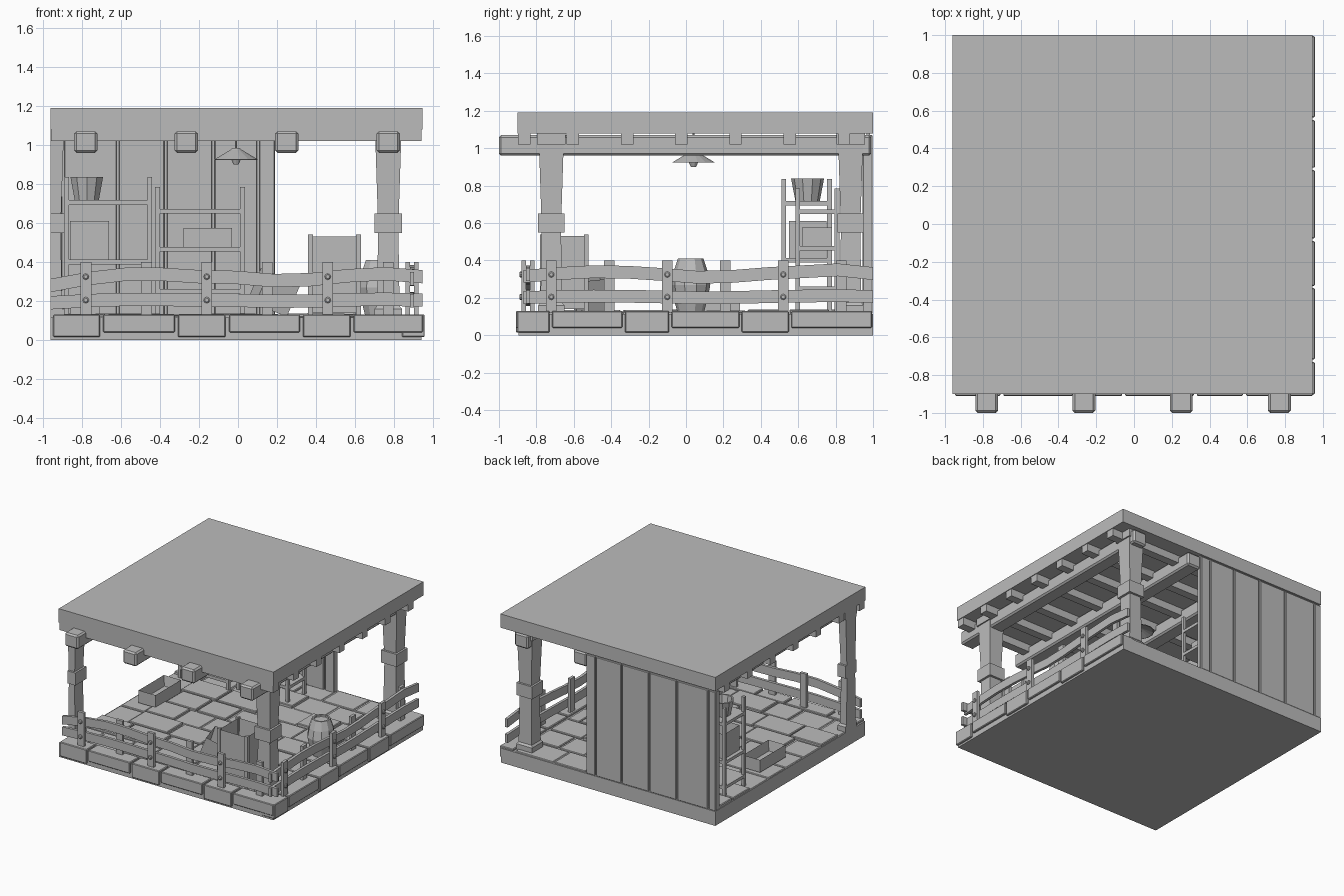
import bpy, bmesh, math, random
from mathutils import Matrix, Vector

random.seed(4)
if "Cube" in bpy.data.objects:
    bpy.data.objects.remove(bpy.data.objects["Cube"], do_unlink=True)

grey = bpy.data.materials.new("plain_grey")
grey.use_nodes = True
grey.diffuse_color = (0.5, 0.5, 0.5, 1)
grey.node_tree.nodes["Principled BSDF"].inputs["Base Color"].default_value = (0.5, 0.5, 0.5, 1)


def finish(name, bm):
    bmesh.ops.recalc_face_normals(bm, faces=bm.faces)
    me = bpy.data.meshes.new(name)
    bm.to_mesh(me)
    bm.free()
    me.materials.append(grey)
    ob = bpy.data.objects.new(name, me)
    bpy.context.scene.collection.objects.link(ob)
    return ob


def box(name, x, y, z, bevel=0.0):
    """Box from (min, max) pairs."""
    bm = bmesh.new()
    bmesh.ops.create_cube(bm, size=1)
    for v in bm.verts:
        v.co = Vector(sum(r) / 2 + c * (r[1] - r[0]) for r, c in zip((x, y, z), v.co))
    if bevel:
        bmesh.ops.bevel(bm, geom=bm.edges[:], offset=bevel, segments=1, affect='EDGES')
    return finish(name, bm)


def loft(name, rings):
    """Skin a row of rings and cap both ends."""
    bm = bmesh.new()
    rows = [[bm.verts.new(p) for p in ring] for ring in rings]
    n = len(rows[0])
    for a, b in zip(rows, rows[1:]):
        for i in range(n):
            j = (i + 1) % n
            bm.faces.new((a[i], a[j], b[j], b[i]))
    bm.faces.new(rows[0])
    bm.faces.new(rows[-1])
    return finish(name, bm)


def turned(name, x, y, profile, sides):
    """Revolved shape from (radius, height) pairs."""
    step = 2 * math.pi / sides
    return loft(name, [[(x + r * math.cos(step * (i + .5)), y + r * math.sin(step * (i + .5)), z)
                        for i in range(sides)] for r, z in profile])


def open_box(name, x, y, z, wall=0.02):
    """Box with its top inset and pushed down."""
    ob = box(name, x, y, z)
    bm = bmesh.new()
    bm.from_mesh(ob.data)
    top = max(bm.faces, key=lambda f: f.calc_center_median().z)
    bmesh.ops.inset_individual(bm, faces=[top], thickness=wall)
    for v in top.verts:
        v.co.z = z[0] + wall
    bm.to_mesh(ob.data)
    bm.free()
    return ob


# Roof, joists and long beams
box("roof", (-.96, .945), (-.9, 1), (1.08, 1.19))
for i in range(7):
    y = max(-.865, -.895 + i * .29)
    box("roof_joist", (-.955, .94), (y - .033, y + .033), (1.02, 1.08))
for x in (-.78, -.265, .25, .77):
    box("roof_beam", (x - .06, x + .06), (-1, .99), (.96, 1.07), .012)

# Floor base, edge stones and paving
box("floor_base", (-.96, .94), (-.895, 1), (0, .115))
EDGES_FRONT = (-.955, -.70, -.315, -.055, .325, .585, .955)
EDGES_RIGHT = (-.91, -.725, -.335, -.085, .29, .555, 1.0)
for i in range(6):
    low = .015 if i % 2 == 0 else .04
    a, b = EDGES_FRONT[i] + .008, EDGES_FRONT[i + 1] - .008
    box("front_edge_stone", (a, b), (-.91, -.79), (low, .13), .005)
    a, b = EDGES_RIGHT[i] + .008, EDGES_RIGHT[i + 1] - .005
    box("right_edge_stone", (.84, .957), (a, b), (low, .13), .005)
for row in range(8):
    y = -.785 + row * .223
    x = -.955
    length = random.uniform(.15, .3)
    while x < .83:
        end = min(x + length, .835)
        if end - x > .04:
            box("paving_stone", (x, end - .012), (y, y + .212),
                (.1, random.uniform(.118, .138)), .005)
        x = end
        length = random.uniform(.22, .36)

# Support posts, one of them cut flush with the open side
POST = ((.07, .115), (.07, .16), (.058, .175), (.052, .55), (.07, .55), (.07, .65),
        (.054, .65), (.066, 1.02), (.076, 1.02), (.076, 1.08))
for x, y in ((.77, -.72), (.77, .88), (-.96, -.72)):
    loft("support_post", [[(max(-.96, x + sx * h), y + sy * h, z) for sx, sy in
                           ((-1, -1), (1, -1), (1, 1), (-1, 1))] for h, z in POST])

# Plank wall at the back
box("wall_backing", (-.955, .19), (.965, .985), (.1, 1.08))
PLANKS = (-.96, -.89, -.61, -.365, -.12, .11, .2)
for a, b in zip(PLANKS, PLANKS[1:]):
    box("wall_plank", (a, b - .012), (.945, .998), (.115, 1.07), .004)


# Fences along the front and right sides
def fence(side, start, end, posts, waves):
    def place(t, d, z):
        return (t, -.845 - d, z) if side == "front" else (.892 + d, t, z)

    def block(name, t, d, z):
        loft(name, [[place(t[a], d[b], h) for a, b in ((0, 0), (1, 0), (1, 1), (0, 1))] for h in z])

    for name, base, sway in (("upper", .325, 1), ("lower", .205, .3)):
        rings = []
        for i, w in enumerate(waves):
            t = start + (end - start) * i / (len(waves) - 1)
            z = base + w * sway
            rings.append([place(t, d, z + h) for d, h in
                          ((-.011, -.034), (.011, -.034), (.011, .034), (-.011, .034))])
        loft(f"{side}_{name}_rail", rings)
    for i, t in enumerate(posts):
        outer = i % 2 == 0
        d = (.011, .034) if outer else (-.034, -.011)
        block(f"{side}_fence_post", (t - .028, t + .028), d, (.12, .4))
        if outer:
            for z in (.205, .325):
                loft(f"{side}_fence_bolt", [[place(t + r * math.cos(k * math.pi / 4), depth,
                                                   z + r * math.sin(k * math.pi / 4))
                                             for k in range(8)]
                                            for r, depth in ((.016, .03), (.016, .042), (.01, .046))])


fence("front", -.96, .945, (-.78, -.47, -.16, .15, .46, .77),
      (-.045, -.01, .012, .012, 0, -.004, -.02, -.015, .005, .015, 0))
fence("right", -.87, 1, (-.72, -.41, -.1, .21, .52, .83),
      (-.01, .005, .015, .012, 0, -.015, -.01, .005, .015, .025, .005))


# Storage racks in front of the wall
def rack(x, y, top, shelves):
    for a in (x[0], x[1] - .025):
        for b in (y[0], y[1] - .025):
            box("rack_upright", (a, a + .025), (b, b + .025), (.12, top))
    for z in shelves:
        box("rack_shelf", x, y, (z - .012, z + .012))


rack((-.89, -.44), (.51, .78), .835, (.2, .4, .705))
rack((-.425, .035), (.585, .82), .785, (.25, .465, .66))
open_box("shelf_crate", (-.86, -.66), (.55, .75), (.412, .61))
turned("shelf_bucket", -.775, .65, ((.065, .717), (.088, .837), (.075, .837), (.06, .74)), 10)
open_box("shelf_tray", (-.28, -.03), (.62, .78), (.477, .575))

# Hanging lamp
turned("lamp_shade", -.01, .04, ((.018, .985), (.03, .975), (.115, .925), (.11, .923), (.02, .955)), 16)
turned("lamp_bulb", -.01, .04, ((.012, .96), (.025, .925), (.014, .9)), 10)
turned("lamp_cord", -.01, .04, ((.006, .98), (.006, 1.08)), 6)

# Barrel
turned("barrel", .72, .025, ((.07, .12), (.092, .2), (.105, .27), (.092, .34), (.068, .41),
                             (.055, .41), (.055, .395)), 10)

# Tall bin with corner battens
open_box("tall_bin", (.375, .615), (-.77, -.53), (.14, .53))
for x in (.36, .605):
    for y in (-.78, -.545):
        box("bin_batten", (x, x + .025), (y, y + .025), (.12, .54))

# Low trough and a leaning crate
open_box("low_trough", (-.86, -.71), (-.03, .29), (.13, .23))
crate = open_box("leaning_crate", (-.09, .09), (-.09, .09), (-.08, .1))
crate.matrix_world = Matrix.Translation((.18, -.52, .235)) @ Matrix.Rotation(.4, 4, 'Y') @ Matrix.Rotation(.25, 4, 'Z')
